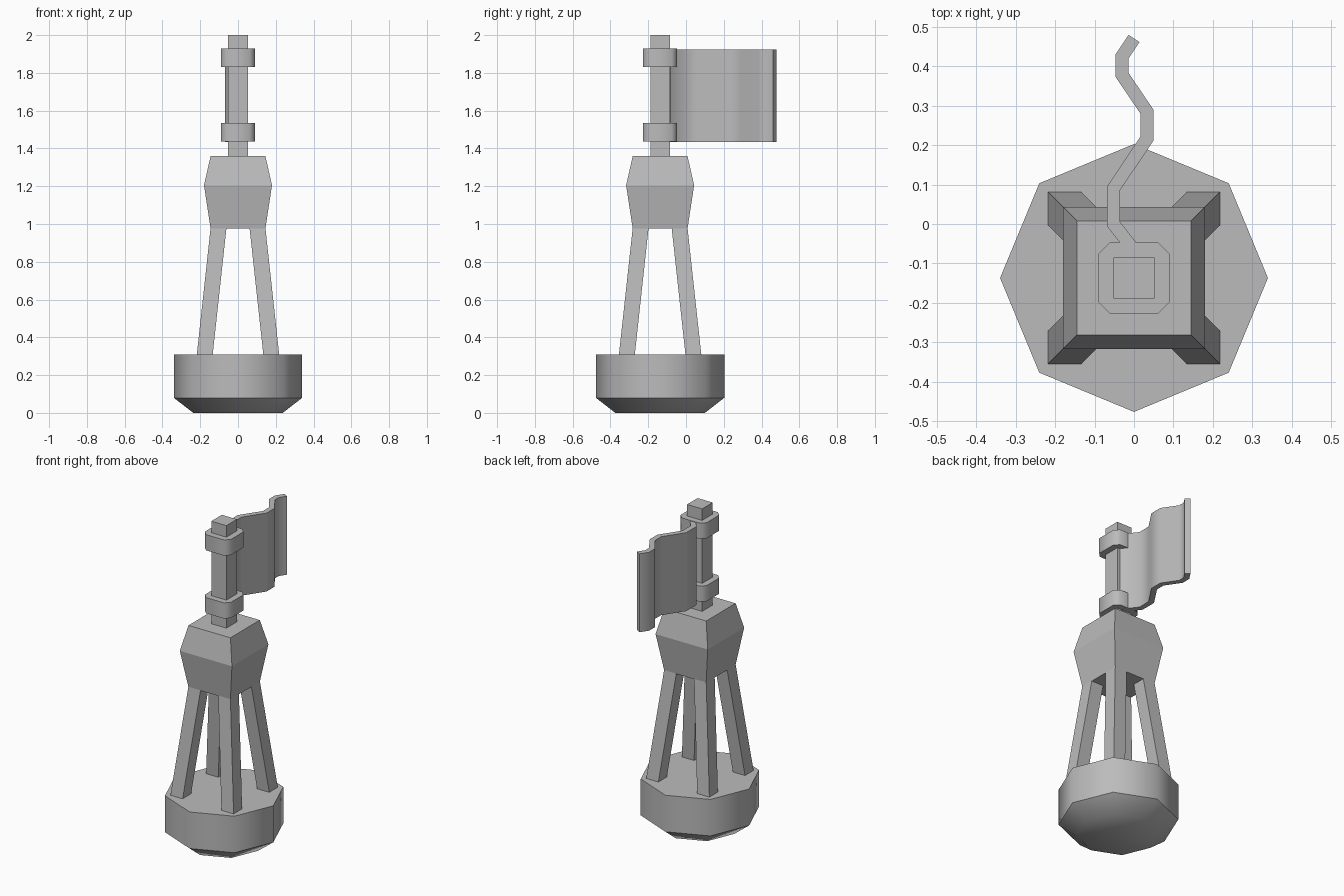
import bpy, bmesh, math
from mathutils import Vector

if "Cube" in bpy.data.objects:
    bpy.data.objects.remove(bpy.data.objects["Cube"])

CY = -0.137  # the buoy axis lies in front of the origin, the flag trails behind

grey = bpy.data.materials.new("plain grey")
grey.diffuse_color = (0.5, 0.5, 0.5, 1)
grey.use_nodes = True
grey.node_tree.nodes["Principled BSDF"].inputs["Base Color"].default_value = grey.diffuse_color


def loft(name, rings, smooth=False):
    """Closed solid through a list of rings with equal point counts."""
    bm = bmesh.new()
    loops = [[bm.verts.new(p) for p in ring] for ring in rings]
    n = len(loops[0])
    for a, b in zip(loops, loops[1:]):
        for i in range(n):
            j = (i + 1) % n
            bm.faces.new((a[i], a[j], b[j], b[i]))
    bm.faces.new(loops[0][::-1])
    bm.faces.new(loops[-1])
    bmesh.ops.recalc_face_normals(bm, faces=bm.faces[:])
    mesh = bpy.data.meshes.new(name)
    bm.to_mesh(mesh)
    bm.free()
    mesh.materials.append(grey)
    ob = bpy.data.objects.new(name, mesh)
    bpy.context.collection.objects.link(ob)
    if smooth:
        bpy.ops.object.select_all(action='DESELECT')
        ob.select_set(True)
        bpy.context.view_layer.objects.active = ob
        bpy.ops.object.shade_smooth_by_angle(angle=math.radians(47))
    return ob


def octagon(r, z):
    return [(r * math.cos(k * math.pi / 4), CY + r * math.sin(k * math.pi / 4), z)
            for k in range(8)]


def square(h, z, cx=0, cy=CY):
    return [(cx + sx * h, cy + sy * h, z)
            for sx, sy in ((-1, -1), (1, -1), (1, 1), (-1, 1))]


def cut_square(h, c, z):
    pts = [(-h + c, -h), (h - c, -h), (h, -h + c), (h, h - c),
           (h - c, h), (-h + c, h), (-h, h - c), (-h, -h + c)]
    return [(x, CY + y, z) for x, y in pts]


# Float with tapered underside
loft("float", [octagon(0.237, 0), octagon(0.34, 0.08), octagon(0.34, 0.308)], True)

# Four leaning legs
for sx, sx_name in ((-1, "left"), (1, "right")):
    for sy, sy_name in ((-1, "front"), (1, "back")):
        loft(f"leg_{sy_name}_{sx_name}",
             [square(0.042, 0.30, sx * 0.177, CY + sy * 0.177),
              square(0.042, 0.98, sx * 0.103, CY + sy * 0.103)])

# Head block and mast
loft("head", [square(0.145, 0.975), square(0.18, 1.205), square(0.145, 1.36)])
loft("mast", [square(0.052, 1.35), square(0.052, 2.0)])

# Collars holding the flag
for name, z0, z1 in (("lower_collar", 1.437, 1.535), ("upper_collar", 1.83, 1.928)):
    loft(name, [cut_square(0.09, 0.028, z0), cut_square(0.09, 0.028, z1)], True)

# Waving flag: a thick ribbon following a zigzag path
path = [Vector(p) for p in ((0.02, -0.092), (-0.052, 0.0), (-0.052, 0.09), (0.033, 0.217),
                            (0.033, 0.285), (-0.03, 0.378), (-0.03, 0.426), (0.0, 0.471))]
left, right = [], []
for i, p in enumerate(path):
    dirs = [(b - a).normalized() for a, b in zip(path, path[1:])][max(i - 1, 0):i + 1]
    t = sum(dirs, Vector((0, 0))).normalized()
    off = Vector((-t.y, t.x)) * 0.0165 / t.dot(dirs[0])
    left.append(p + off)
    right.append(p - off)
loft("flag", [[(a.x, a.y, 1.435), (b.x, b.y, 1.435), (b.x, b.y, 1.925), (a.x, a.y, 1.925)]
              for a, b in zip(left, right)], True)
